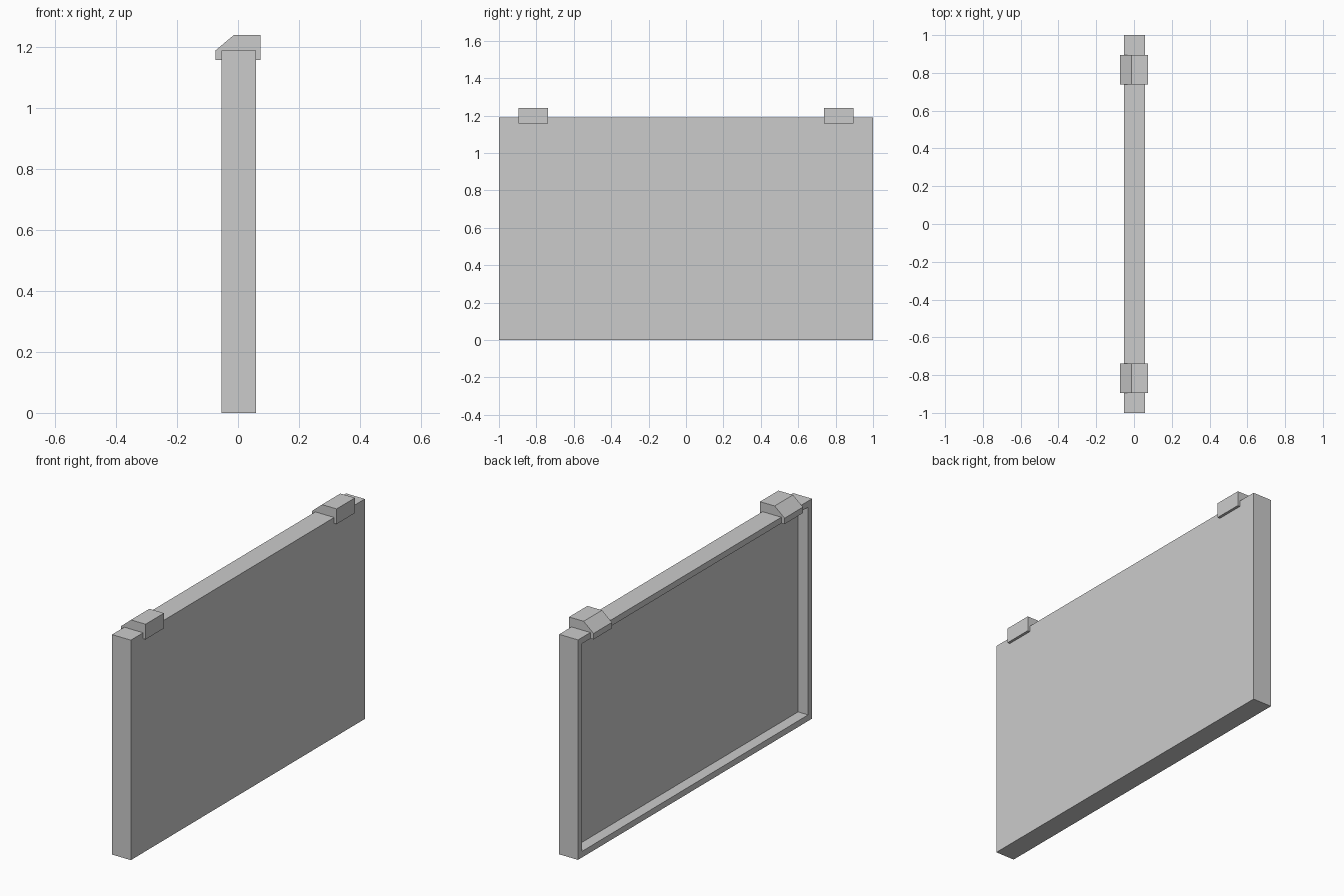
import bpy, bmesh

if "Cube" in bpy.data.objects:
    bpy.data.objects.remove(bpy.data.objects["Cube"])

X0, X1 = -0.054, 0.059   # panel thickness range
H = 1.19                 # panel height
BORDER, DEPTH = 0.047, 0.06


def make_object(name, bm):
    bmesh.ops.recalc_face_normals(bm, faces=bm.faces)
    mesh = bpy.data.meshes.new(name)
    bm.to_mesh(mesh)
    bm.free()
    obj = bpy.data.objects.new(name, mesh)
    bpy.context.collection.objects.link(obj)
    return obj


def extrude_profile(name, profile, y0, y1):
    """Extrude an x-z outline along y."""
    bm = bmesh.new()
    face = bm.faces.new([bm.verts.new((x, y0, z)) for x, z in profile])
    new = bmesh.ops.extrude_face_region(bm, geom=[face])["geom"]
    verts = [g for g in new if isinstance(g, bmesh.types.BMVert)]
    bmesh.ops.translate(bm, verts=verts, vec=(0, y1 - y0, 0))
    # restore the starting cap if the extrusion consumed it
    bmesh.ops.holes_fill(bm, edges=bm.edges)
    return make_object(name, bm)


# Panel: box with a shallow tray recess on its -x face
bm = bmesh.new()
bmesh.ops.create_cube(bm, size=1)
bmesh.ops.scale(bm, verts=bm.verts, vec=(X1 - X0, 2, H))
bmesh.ops.translate(bm, verts=bm.verts, vec=((X0 + X1) / 2, 0, H / 2))
bm.normal_update()
back = min(bm.faces, key=lambda f: f.calc_center_median().x)
bmesh.ops.inset_region(bm, faces=[back], thickness=BORDER)
floor = bmesh.ops.extrude_face_region(bm, geom=[back])["geom"]
bmesh.ops.translate(bm, verts=[g for g in floor if isinstance(g, bmesh.types.BMVert)],
                    vec=(DEPTH, 0, 0))
if back.is_valid:
    bmesh.ops.delete(bm, geom=[back], context='FACES_ONLY')
make_object("framed_panel", bm)

# Clips: chamfered channels hooked over the top edge
clip = [(-0.0735, 1.158), (-0.0735, H), (-0.014, 1.24), (0.0735, 1.24),
        (0.0735, 1.158), (X1, 1.158), (X1, H), (X0, H), (X0, 1.158)]
for name, y in (("front_clip", -0.895), ("rear_clip", 0.738)):
    extrude_profile(name, clip, y, y + 0.157)
